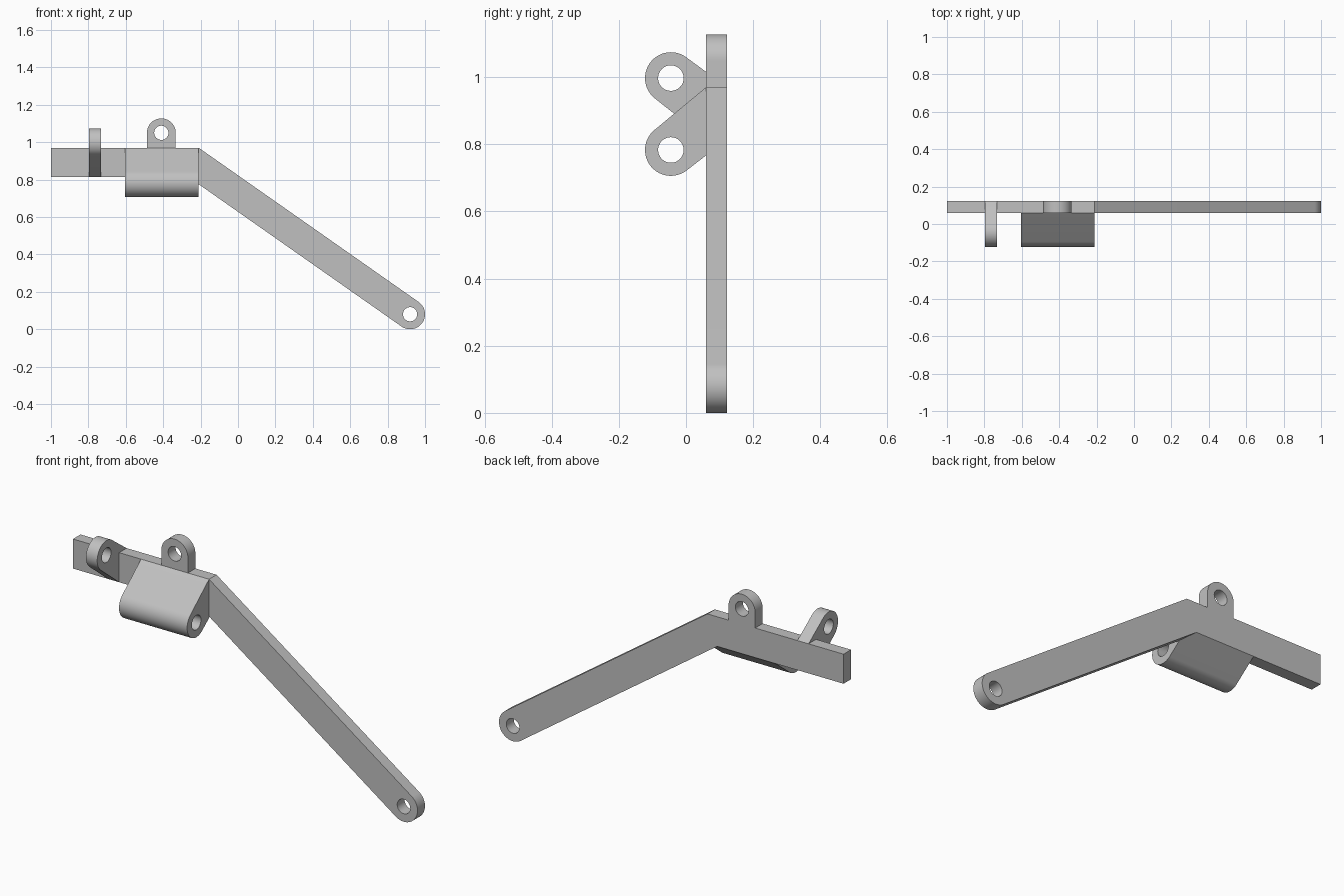
import bpy, bmesh, math
from mathutils import Vector

cube = bpy.data.objects.get("Cube")
if cube:
    bpy.data.objects.remove(cube, do_unlink=True)

# One plain grey metal
grey = bpy.data.materials.new("grey metal")
grey.use_nodes = True
colour = (0.53, 0.53, 0.53, 1)
grey.diffuse_color = colour
grey.node_tree.nodes["Principled BSDF"].inputs["Base Color"].default_value = colour

SEGMENTS = 48
PLATE_FRONT, PLATE_BACK = 0.06, 0.122
BAR_BOTTOM, BAR_TOP = 0.815, 0.97
HOLE = 0.038


def circle_points(centre, radius, start, sweep, count):
    return [centre + radius * Vector((math.cos(start + sweep * i / count),
                                      math.sin(start + sweep * i / count)))
            for i in range(count + 1)]


def eye_outline(points, centre, radius):
    """Polygon closed by a round eye, tangent to its last and first points."""
    pts = [Vector(p) for p in points]

    def tangent(p, side):
        d = p - centre
        return math.atan2(d.y, d.x) + side * math.acos(radius / d.length)

    start, end = tangent(pts[-1], 1), tangent(pts[0], -1)
    sweep = (end - start) % math.tau
    return pts + circle_points(centre, radius, start, sweep, SEGMENTS)


def eye_part(name, points, centre, radius, low, high, axis):
    """Extrude an eye outline with a through hole along the x or y axis."""
    centre = Vector(centre)
    place = (lambda p, d: (p.x, d, p.y)) if axis == "y" else (lambda p, d: (d, p.x, p.y))
    outer = eye_outline(points, centre, radius)
    hole = circle_points(centre, HOLE, 0, math.tau, SEGMENTS)[:-1]
    bm = bmesh.new()
    edges = []
    for loop in (outer, hole):
        verts = [bm.verts.new(place(p, low)) for p in loop]
        edges += [bm.edges.new((verts[i - 1], verts[i])) for i in range(len(verts))]
    bmesh.ops.triangle_fill(bm, use_beauty=True, use_dissolve=False, edges=edges)
    # Thicken the filled profile
    out = bmesh.ops.extrude_face_region(bm, geom=bm.faces[:], use_keep_orig=True)
    moved = [g for g in out["geom"] if isinstance(g, bmesh.types.BMVert)]
    depth = high - low
    bmesh.ops.translate(bm, verts=moved,
                        vec=(0, depth, 0) if axis == "y" else (depth, 0, 0))
    bmesh.ops.recalc_face_normals(bm, faces=bm.faces[:])
    mesh = bpy.data.meshes.new(name)
    bm.to_mesh(mesh)
    bm.free()
    mesh.materials.append(grey)
    obj = bpy.data.objects.new(name, mesh)
    bpy.context.collection.objects.link(obj)
    bpy.ops.object.select_all(action="DESELECT")
    obj.select_set(True)
    bpy.context.view_layer.objects.active = obj
    bpy.ops.object.shade_smooth_by_angle(angle=math.radians(30))
    return obj


# Flat bar bending down into the long sloping arm
eye_part("bent_arm",
         [(-0.21, BAR_TOP), (-1, BAR_TOP), (-1, BAR_BOTTOM), (-0.267, BAR_BOTTOM)],
         (0.92, 0.08), 0.08, PLATE_FRONT, PLATE_BACK, "y")

# Upright tab on the bar
eye_part("top_tab", [(-0.487, BAR_TOP), (-0.333, BAR_TOP)],
         (-0.41, 1.05), 0.077, PLATE_FRONT, PLATE_BACK, "y")

# Narrow lug leaning forward and up
eye_part("upper_lug",
         [(PLATE_FRONT, BAR_BOTTOM), (PLATE_FRONT, BAR_TOP), (PLATE_BACK, BAR_TOP)],
         (-0.045, 0.997), 0.077, -0.797, -0.732, "x")

# Wide hinge barrel leaning forward and down
eye_part("lower_hinge_barrel",
         [(PLATE_BACK, BAR_BOTTOM), (PLATE_FRONT, BAR_BOTTOM), (PLATE_FRONT, BAR_TOP)],
         (-0.045, 0.783), 0.077, -0.605, -0.21, "x")
